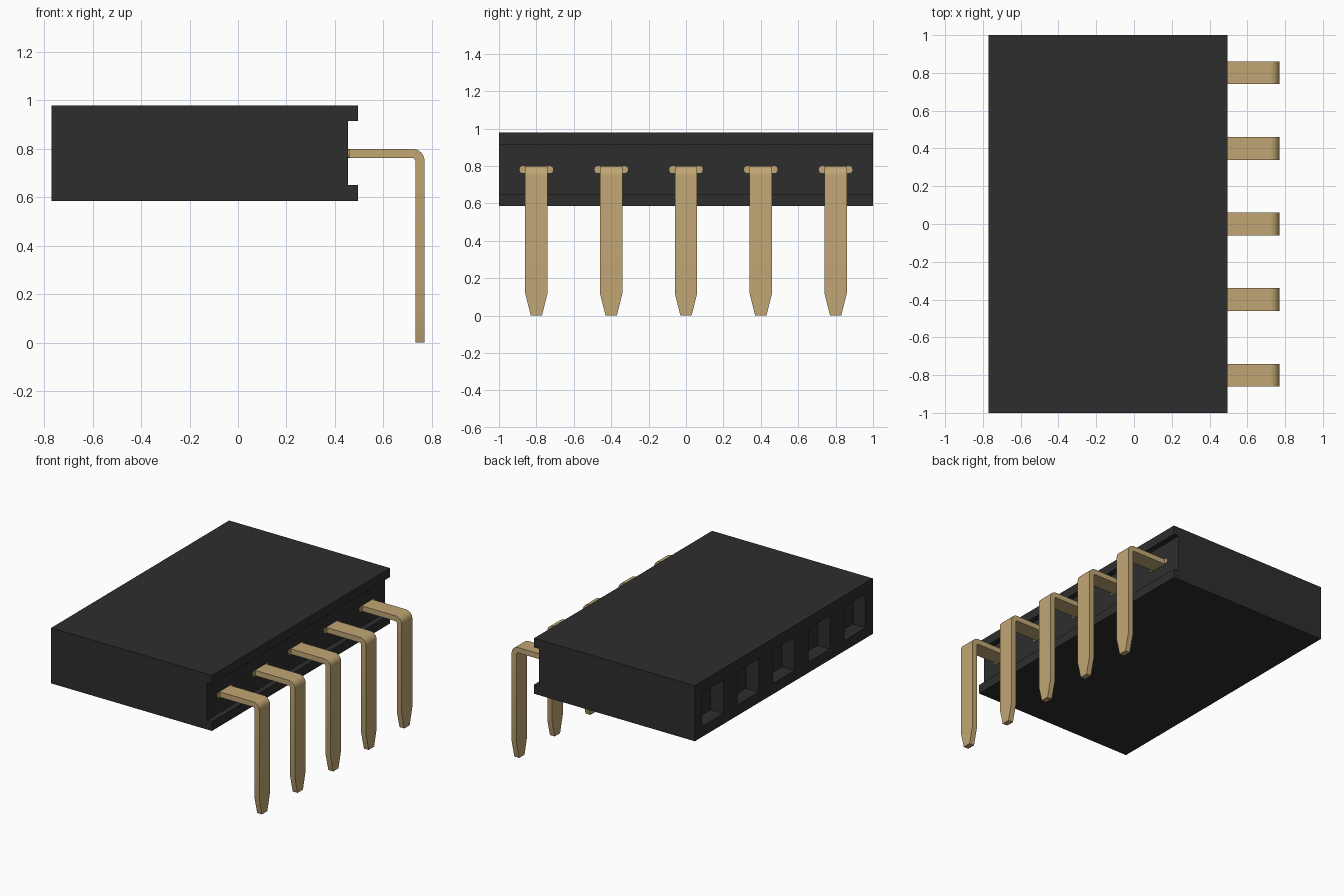
import bpy
import bmesh
import math

cube = bpy.data.objects.get("Cube")
if cube:
    bpy.data.objects.remove(cube, do_unlink=True)


def material(name, rgb):
    m = bpy.data.materials.new(name)
    m.use_nodes = True
    m.diffuse_color = (*rgb, 1)
    m.node_tree.nodes["Principled BSDF"].inputs["Base Color"].default_value = (*rgb, 1)
    return m


BLACK = material("black plastic", (0.027, 0.027, 0.027))
GOLD = material("gold metal", (0.53, 0.38, 0.175))
PIN_YS = [0.4 * i for i in range(-2, 3)]
MID_Z = 0.78


def finish(name, bm, mat):
    bmesh.ops.recalc_face_normals(bm, faces=bm.faces)
    mesh = bpy.data.meshes.new(name)
    bm.to_mesh(mesh)
    bm.free()
    mesh.materials.append(mat)
    obj = bpy.data.objects.new(name, mesh)
    bpy.context.collection.objects.link(obj)
    return obj


def prism(name, points, offset, mat):
    """Close a flat outline and extrude it along offset."""
    bm = bmesh.new()
    face = bm.faces.new([bm.verts.new(p) for p in points])
    moved = bmesh.ops.extrude_face_region(bm, geom=[face])["geom"]
    verts = [v for v in moved if isinstance(v, bmesh.types.BMVert)]
    bmesh.ops.translate(bm, verts=verts, vec=offset)
    return finish(name, bm, mat)


# Housing with a lengthwise notch on the pin side
outline = [(-0.77, 0.585), (0.495, 0.585), (0.495, 0.65), (0.455, 0.65),
           (0.455, 0.915), (0.495, 0.915), (0.495, 0.98), (-0.77, 0.98)]
housing = prism("housing", [(x, -1, z) for x, z in outline], (0, 2, 0), BLACK)

# Square sockets cut into the opposite side
half = 0.12
for y in PIN_YS:
    corners = [(-0.85, y + a * half, MID_Z + b * half)
               for a, b in ((-1, -1), (1, -1), (1, 1), (-1, 1))]
    cutter = prism("socket_cutter", corners, (0.18, 0, 0), BLACK)
    cutter.hide_render = True
    mod = housing.modifiers.new("socket", "BOOLEAN")
    mod.operation = "DIFFERENCE"
    mod.solver = "EXACT"
    mod.object = cutter
    bpy.context.view_layer.objects.active = housing
    bpy.ops.object.modifier_apply(modifier=mod.name)
    bpy.data.objects.remove(cutter, do_unlink=True)


def make_pin(y):
    # Each station: outer point, inner point, half width
    cx, cz, outer, inner = 0.72, 0.75, 0.05, 0.012
    stations = [((0.42, 0.80), (0.42, 0.762), 0.06)]
    for i in range(9):
        a = math.pi / 2 * (1 - i / 8)
        c, s = math.cos(a), math.sin(a)
        stations.append(((cx + outer * c, cz + outer * s),
                         (cx + inner * c, cz + inner * s), 0.06))
    for z, w in ((0.12, 0.06), (0, 0.03)):
        stations.append(((cx + outer, z), (cx + inner, z), w))
    bm = bmesh.new()
    rings = []
    for (ox, oz), (ix, iz), w in stations:
        pts = [(ox, y - w, oz), (ox, y + w, oz), (ix, y + w, iz), (ix, y - w, iz)]
        rings.append([bm.verts.new(p) for p in pts])
    for r, s in zip(rings, rings[1:]):
        for k in range(4):
            n = (k + 1) % 4
            bm.faces.new((r[k], r[n], s[n], s[k]))
    bm.faces.new(rings[0])
    bm.faces.new(rings[-1])
    return finish("bent_pin", bm, GOLD)


# Pins, each with a wider rounded collar at the housing wall
for y in PIN_YS:
    pin = make_pin(y)
    bpy.ops.object.select_all(action="DESELECT")
    pin.select_set(True)
    bpy.context.view_layer.objects.active = pin
    bpy.ops.object.shade_smooth_by_angle(angle=math.radians(30))
    collar = []
    for side in (1, -1):
        for i in range(5):
            a = math.pi / 4 * i - math.pi / 2
            collar.append((0.42, y + side * (0.077 + 0.013 * math.cos(a)),
                           0.7805 + side * 0.0185 * math.sin(a)))
    prism("pin_collar", collar, (0.041, 0, 0), GOLD)
